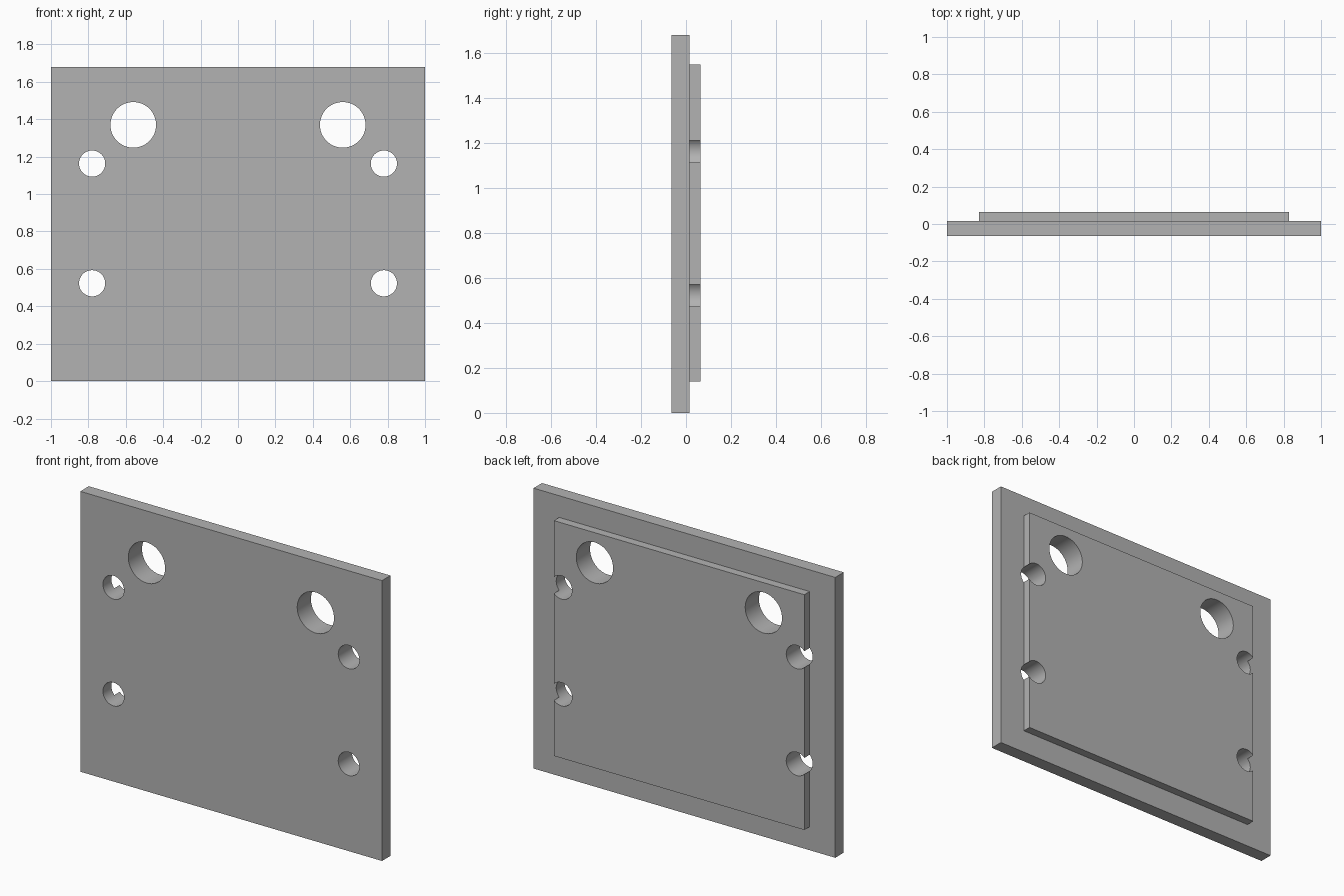
import bpy, bmesh, math
from mathutils import Matrix, Vector

cube = bpy.data.objects.get("Cube")
if cube:
    bpy.data.objects.remove(cube, do_unlink=True)

grey = bpy.data.materials.new("plain_grey")
grey.use_nodes = True
colour = (0.45, 0.45, 0.45, 1)
grey.diffuse_color = colour
grey.node_tree.nodes["Principled BSDF"].inputs["Base Color"].default_value = colour


def make_object(name, bm):
    mesh = bpy.data.meshes.new(name)
    bm.to_mesh(mesh)
    bm.free()
    mesh.materials.append(grey)
    obj = bpy.data.objects.new(name, mesh)
    bpy.context.collection.objects.link(obj)
    return obj


def box(name, low, high):
    low, high = Vector(low), Vector(high)
    bm = bmesh.new()
    place = Matrix.Translation((low + high) / 2) @ Matrix.Diagonal((*(high - low), 1))
    bmesh.ops.create_cube(bm, size=1, matrix=place)
    return make_object(name, bm)


def combine(target, tool, operation):
    """Apply a boolean, then discard the tool object."""
    tool.hide_render = True
    mod = target.modifiers.new(operation.lower(), "BOOLEAN")
    mod.operation, mod.object, mod.solver = operation, tool, "EXACT"
    bpy.context.view_layer.objects.active = target
    bpy.ops.object.modifier_apply(modifier=mod.name)
    bpy.data.objects.remove(tool, do_unlink=True)


# Main plate with the raised panel on its back
plate = box("mounting_plate", (-1, -0.065, 0), (1, 0.015, 1.68))
panel = box("raised_back_panel", (-0.83, -0.02, 0.14), (0.83, 0.065, 1.55))
combine(plate, panel, "UNION")

# Mirrored through holes: one large and two small on each side
bm = bmesh.new()
turn = Matrix.Rotation(math.pi / 2, 4, "X")
for x, z, radius in ((0.56, 1.37, 0.122), (0.78, 1.163, 0.07), (0.78, 0.523, 0.07)):
    for side in (-1, 1):
        bmesh.ops.create_cone(bm, cap_ends=True, segments=64, radius1=radius,
                              radius2=radius, depth=0.4,
                              matrix=Matrix.Translation((side * x, 0, z)) @ turn)
combine(plate, make_object("hole_cutters", bm), "DIFFERENCE")

# Smooth hole walls, crisp edges
bpy.ops.object.select_all(action="DESELECT")
plate.select_set(True)
bpy.context.view_layer.objects.active = plate
bpy.ops.object.shade_smooth_by_angle(angle=math.radians(30))
